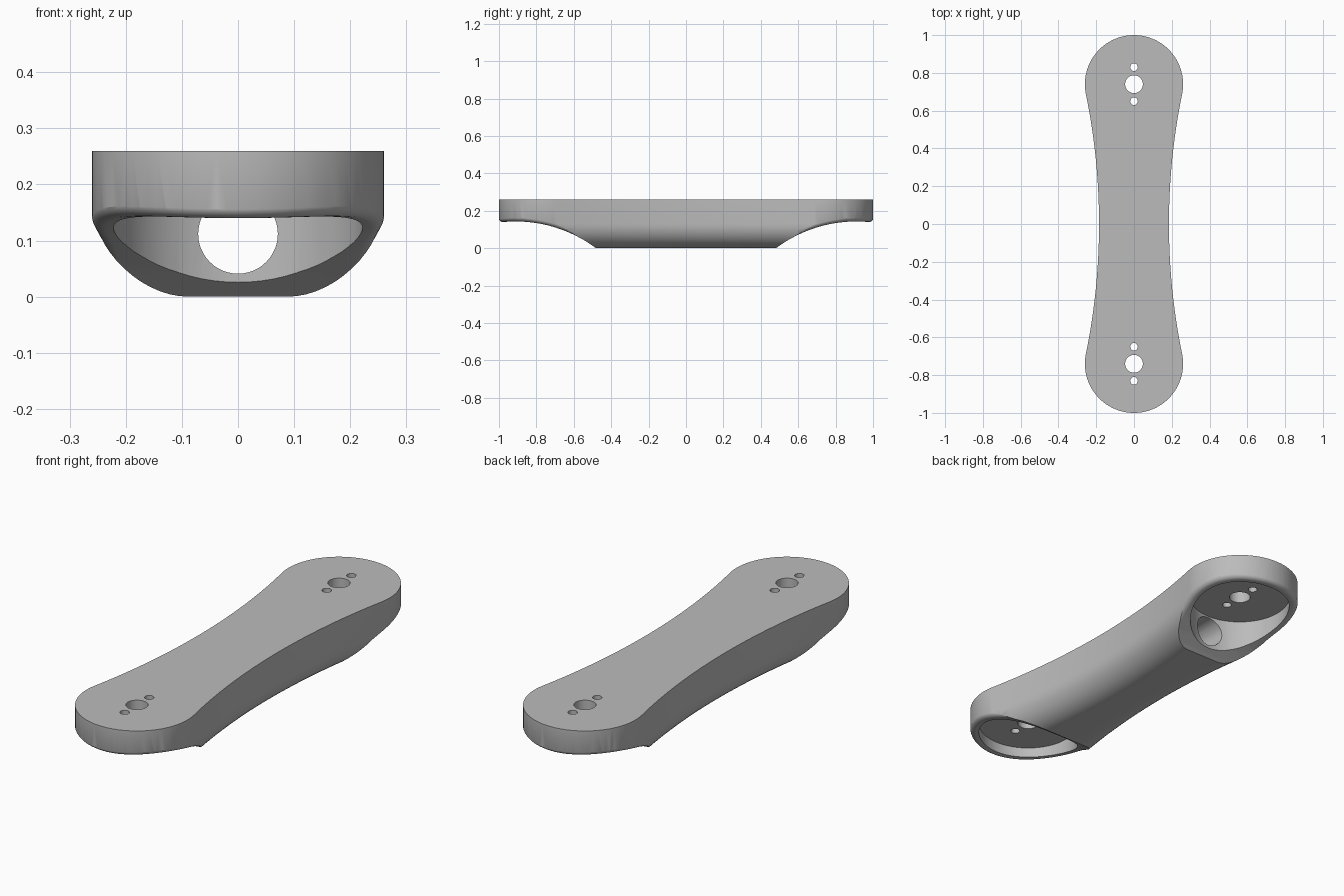
import bpy, bmesh
from math import sin, cos, pi, asin, sqrt

if "Cube" in bpy.data.objects:
    bpy.data.objects.remove(bpy.data.objects["Cube"], do_unlink=True)

# Main dimensions
TOP, LOBE_R, LOBE_Y, WAIST = 0.26, 0.26, 0.74, 0.185
EDGE_R, RIM_R = 0.13, 0.025
CUT_Y, CUT_Z, CUT_R = 0.91, 0.143, 0.717
SIDE_R = (WAIST**2 + LOBE_Y**2 - LOBE_R**2) / (2 * (LOBE_R - WAIST))

grey = bpy.data.materials.new("grey")
grey.use_nodes = True
colour = (0.5, 0.5, 0.5, 1)
grey.diffuse_color = colour
grey.node_tree.nodes["Principled BSDF"].inputs["Base Color"].default_value = colour


def make_object(name, bm):
    bmesh.ops.recalc_face_normals(bm, faces=bm.faces)
    mesh = bpy.data.meshes.new(name)
    bm.to_mesh(mesh)
    bm.free()
    mesh.materials.append(grey)
    obj = bpy.data.objects.new(name, mesh)
    bpy.context.collection.objects.link(obj)
    return obj


def quarter_outline(side_steps=14, lobe_steps=24):
    """Points with outward normals, from the waist to the tip."""
    a_end = asin(LOBE_Y / (SIDE_R + LOBE_R))
    pts = []
    for i in range(side_steps):
        a = a_end * i / side_steps
        pts.append((WAIST + SIDE_R * (1 - cos(a)), SIDE_R * sin(a), cos(a), -sin(a)))
    for i in range(lobe_steps + 1):
        a = -a_end + (pi / 2 + a_end) * i / lobe_steps
        pts.append((LOBE_R * cos(a), LOBE_Y + LOBE_R * sin(a), cos(a), sin(a)))
    return pts


def inset(p, d):
    return p[0] - p[2] * d, p[1] - p[3] * d


def fillet(radius, steps):
    """Inset and height pairs around a quarter circle."""
    angles = [pi / 2 * i / steps for i in range(steps + 1)]
    return [(radius * (1 - cos(a)), radius * (1 - sin(a))) for a in angles]


quarter = quarter_outline()
half = quarter + [(-x, y, -nx, ny) for x, y, nx, ny in reversed(quarter[:-1])]
outline = half + [(-x, -y, -nx, -ny) for x, y, nx, ny in half[1:-1]]

# Body: waisted slab with broadly rounded lower edges
bm = bmesh.new()
rings = []
for d, z in [(0, TOP)] + fillet(EDGE_R, 12):
    rings.append([bm.verts.new((*inset(p, d), z)) for p in outline])
n = len(outline)
for upper, lower in zip(rings, rings[1:]):
    for i in range(n):
        j = (i + 1) % n
        bm.faces.new((upper[i], upper[j], lower[j], lower[i]))
bm.faces.new(rings[0])
bm.faces.new(rings[-1])
link_arm = make_object("link_arm", bm)


def cut_height(y):
    return CUT_Z - CUT_R + sqrt(CUT_R**2 - (y - CUT_Y)**2)


# Cutter for the curved underside of one end, with a rounded rim
def end_cutter(sign):
    bm = bmesh.new()
    profile = [(-0.06, RIM_R)] + [(d - 0.001, z) for d, z in fillet(RIM_R, 6)]
    rows = []
    for p in (p for p in quarter if p[1] > 0.3):
        pts = []
        for d, z in profile:
            x, y = inset(p, d)
            pts.append((x, y, z + cut_height(y)))
        pts += [(-x, y, z) for x, y, z in reversed(pts)]
        rows.append([bm.verts.new((sign * x, sign * y, z)) for x, y, z in pts])
    for r0, r1 in zip(rows, rows[1:]):
        for i in range(len(r0) - 1):
            bm.faces.new((r0[i], r0[i + 1], r1[i + 1], r1[i]))
    bmesh.ops.remove_doubles(bm, verts=bm.verts, dist=1e-5)
    ext = bmesh.ops.extrude_face_region(bm, geom=bm.faces[:], use_keep_orig=True)
    for v in ext["geom"]:
        if isinstance(v, bmesh.types.BMVert):
            v.co.z = -0.4
    return make_object("end_cutter", bm)


def cylinder_cutter(name, radius, y, z0, z1, segments=48):
    bm = bmesh.new()
    bmesh.ops.create_cone(bm, cap_ends=True, segments=segments, radius1=radius,
                          radius2=radius, depth=z1 - z0)
    bmesh.ops.translate(bm, verts=bm.verts, vec=(0, y, (z0 + z1) / 2))
    return make_object(name, bm)


def carve(cutter):
    cutter.hide_render = True
    mod = link_arm.modifiers.new("carve", "BOOLEAN")
    mod.operation = "DIFFERENCE"
    mod.solver = "EXACT"
    mod.object = cutter
    bpy.ops.object.modifier_apply(modifier=mod.name)
    bpy.data.objects.remove(cutter, do_unlink=True)


bpy.ops.object.select_all(action="DESELECT")
bpy.context.view_layer.objects.active = link_arm
link_arm.select_set(True)

# Curved ends, round pockets below, and bolt holes through the top
for sign in (1, -1):
    carve(end_cutter(sign))
    carve(cylinder_cutter("pocket_cutter", 0.222, sign * LOBE_Y, -0.2, 0.19, 64))
    carve(cylinder_cutter("centre_hole_cutter", 0.047, sign * LOBE_Y, 0.1, 0.4, 32))
    for offset in (-0.09, 0.09):
        carve(cylinder_cutter("small_hole_cutter", 0.02, sign * LOBE_Y + offset, 0.1, 0.4, 20))

# Lengthwise bore joining the two pockets
bore = cylinder_cutter("bore_cutter", 0.071, 0, -0.7, 0.7)
for v in bore.data.vertices:
    x, y, z = v.co
    v.co = (x, z, 0.112 - y)
carve(bore)

bpy.ops.object.shade_smooth_by_angle(angle=pi / 6)
